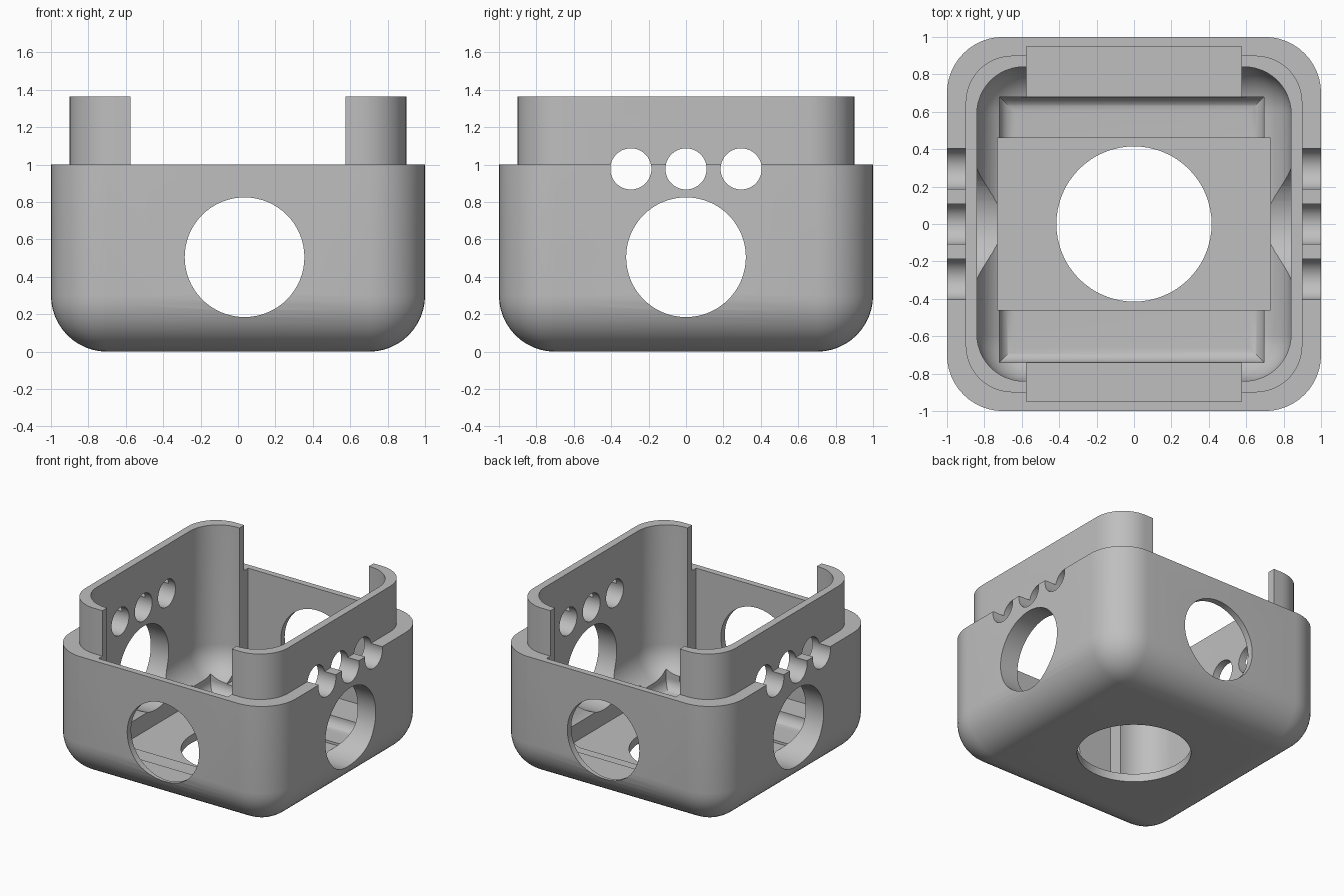
import bpy, bmesh, math
from mathutils import Matrix

if "Cube" in bpy.data.objects:
    bpy.data.objects.remove(bpy.data.objects["Cube"])


def box(name, x0, x1, y0, y1, z0, z1, r=0, upright=True, bottom=True):
    """Box with optionally rounded upright and bottom edges."""
    bm = bmesh.new()
    bmesh.ops.create_cube(bm, size=1)
    for v in bm.verts:
        v.co.x = x1 if v.co.x > 0 else x0
        v.co.y = y1 if v.co.y > 0 else y0
        v.co.z = z1 if v.co.z > 0 else z0
    if r:
        edges = []
        for e in bm.edges:
            a, b = e.verts
            is_upright = abs(a.co.z - b.co.z) > 1e-4
            is_bottom = not is_upright and abs(a.co.z - z0) < 1e-4
            if (upright and is_upright) or (bottom and is_bottom):
                edges.append(e)
        bmesh.ops.bevel(bm, geom=edges, offset=r, offset_type='OFFSET',
                        segments=12, profile=0.5, affect='EDGES', clamp_overlap=True)
    return finish(name, bm)


def cylinder(name, r, length, loc, axis):
    bm = bmesh.new()
    rot = {'x': Matrix.Rotation(math.pi / 2, 4, 'Y'),
           'y': Matrix.Rotation(math.pi / 2, 4, 'X'),
           'z': Matrix.Identity(4)}[axis]
    bmesh.ops.create_cone(bm, cap_ends=True, segments=64, radius1=r, radius2=r,
                          depth=length, matrix=Matrix.Translation(loc) @ rot)
    return finish(name, bm)


def finish(name, bm):
    bmesh.ops.recalc_face_normals(bm, faces=bm.faces)
    me = bpy.data.meshes.new(name)
    bm.to_mesh(me)
    bm.free()
    ob = bpy.data.objects.new(name, me)
    bpy.context.collection.objects.link(ob)
    return ob


def combine(target, tool, operation='DIFFERENCE'):
    """Apply a boolean and remove the tool object."""
    tool.hide_render = True
    mod = target.modifiers.new("boolean", 'BOOLEAN')
    mod.operation = operation
    mod.solver = 'EXACT'
    mod.object = tool
    bpy.context.view_layer.objects.active = target
    bpy.ops.object.modifier_apply(modifier=mod.name)
    bpy.data.objects.remove(tool)


# outer shell with a raised lip
body = box("housing", -1, 1, -1, 1, 0, 1, 0.3)
combine(body, box("lip", -.9, .9, -.9, .9, .7, 1.365, .25, bottom=False), 'UNION')

# rounded interior, open at the top
combine(body, box("interior", -.84, .84, -.84, .84, .16, 1.7, .25))
# front and back notches, leaving thin walls and a gap in the lip
combine(body, box("notches", -.575, .575, -.95, .95, .17, 1.75))
# recessed floor pockets
combine(body, box("floor_pocket", -.72, .695, -.74, .68, .085, .9, .08, upright=False))
combine(body, box("center_pocket", -.73, .73, -.46, .46, .065, .8))

# large openings in the floor, front/back and sides
combine(body, cylinder("floor_hole", .415, .6, (0, 0, 0), 'z'))
combine(body, cylinder("front_back_hole", .32, 3, (.035, 0, .505), 'y'))
combine(body, cylinder("side_hole", .32, 3.1, (0, 0, .505), 'x'))
# row of small side holes
for y in (-.295, 0, .295):
    combine(body, cylinder("small_hole", .11, 3.2, (0, y, .977), 'x'))

# finish: one grey, smooth rounded surfaces with sharp edges kept
grey = bpy.data.materials.new("light grey")
grey.diffuse_color = (.52, .52, .52, 1)
grey.use_nodes = True
grey.node_tree.nodes["Principled BSDF"].inputs["Base Color"].default_value = grey.diffuse_color
body.data.materials.clear()
body.data.materials.append(grey)
for p in body.data.polygons:
    p.material_index = 0
bpy.ops.object.select_all(action='DESELECT')
body.select_set(True)
bpy.context.view_layer.objects.active = body
bpy.ops.object.shade_smooth_by_angle(angle=math.radians(30))
